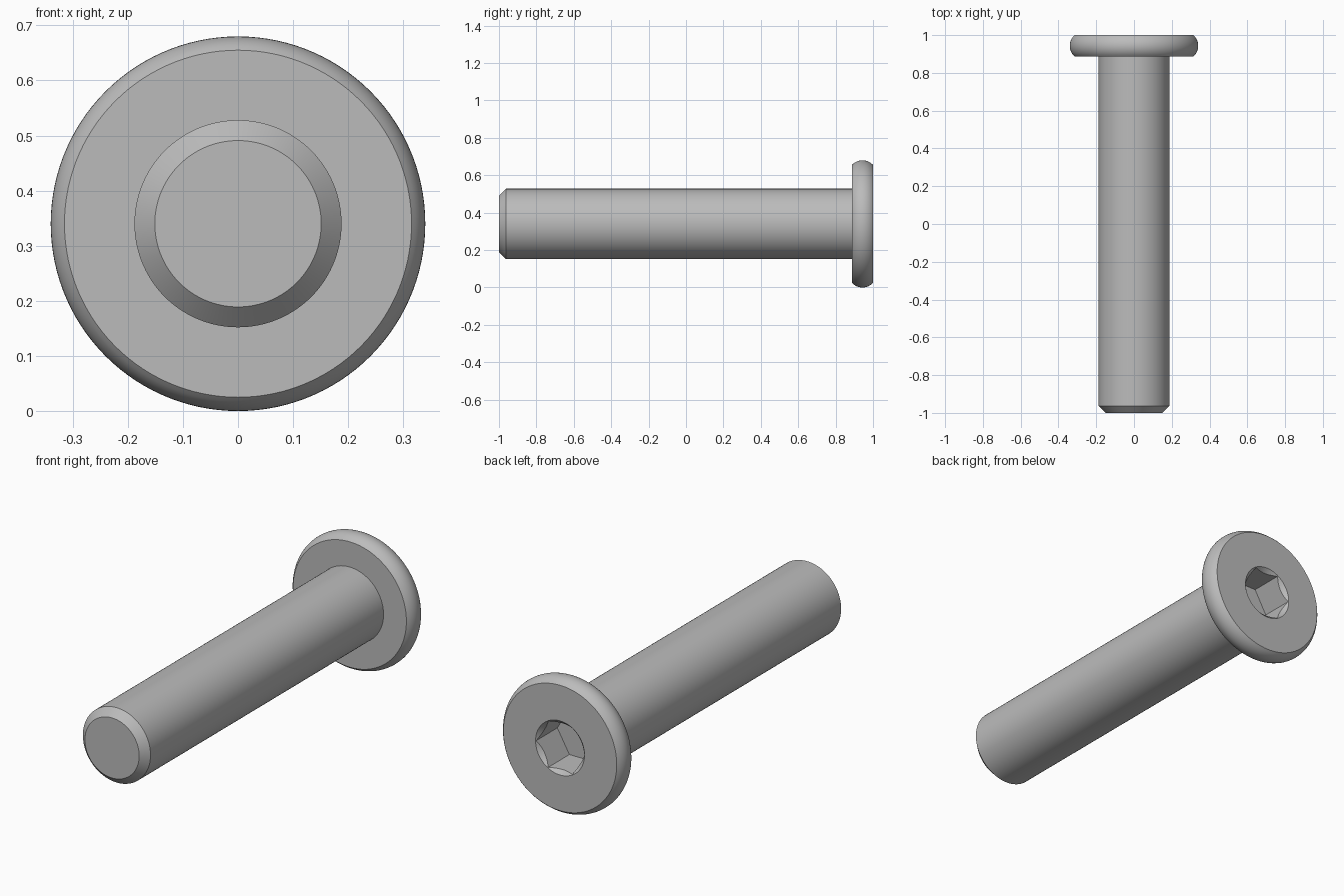
import bpy, bmesh, math

if "Cube" in bpy.data.objects:
    bpy.data.objects.remove(bpy.data.objects["Cube"])

SEG = 120                      # multiple of six, so socket corners fall on vertices
HEAD_R, RIM_R, HEAD_Y = 0.34, 0.315, 0.887
SHAFT_R, TIP_R, CHAMFER = 0.188, 0.151, 0.037
HEX_R, MOUTH_R, SOCKET_DEPTH = 0.134, 0.136, 0.17

steel = bpy.data.materials.new("grey steel")
steel.diffuse_color = (0.5, 0.5, 0.5, 1)
steel.use_nodes = True
steel.node_tree.nodes["Principled BSDF"].inputs["Base Color"].default_value = steel.diffuse_color


def hexagon(a):
    """Radius of the socket hexagon at angle a (flats on top and bottom)."""
    return HEX_R * math.cos(math.pi / 6) / math.cos(a % (math.pi / 3) - math.pi / 6)


def circle(r, y):
    return lambda a: (r, y)


# Shank with chamfered tip, up to the underside of the head
rings = [circle(TIP_R, -1), circle(SHAFT_R, -1 + CHAMFER), circle(SHAFT_R, HEAD_Y)]

# Rounded rim of the head: a shallow arc between the two flat faces
half = (1 - HEAD_Y) / 2
bulge = HEAD_R - RIM_R
arc_r = (half ** 2 + bulge ** 2) / (2 * bulge)
sweep = math.asin(half / arc_r)
STEPS = 12
for i in range(STEPS + 1):
    t = sweep * (2 * i / STEPS - 1)
    rings.append(circle(HEAD_R - arc_r + arc_r * math.cos(t), 1 - half + arc_r * math.sin(t)))

# Hex socket: round mouth, countersink running into the flats, walls, floor
rings.append(circle(MOUTH_R, 1))
rings.append(lambda a: (hexagon(a), 1 - (MOUTH_R - hexagon(a))))
rings.append(lambda a: (hexagon(a), 1 - SOCKET_DEPTH))

bm = bmesh.new()
loops = []
for ring in rings:
    loop = []
    for k in range(SEG):
        a = 2 * math.pi * k / SEG
        r, y = ring(a)
        loop.append(bm.verts.new((r * math.cos(a), y, HEAD_R + r * math.sin(a))))
    loops.append(loop)
for lo, hi in zip(loops, loops[1:]):
    for k in range(SEG):
        n = (k + 1) % SEG
        bm.faces.new((lo[k], lo[n], hi[n], hi[k]))
bm.faces.new(loops[0])         # tip end
bm.faces.new(loops[-1])        # socket floor
bmesh.ops.recalc_face_normals(bm, faces=bm.faces)

mesh = bpy.data.meshes.new("socket_bolt")
bm.to_mesh(mesh)
bm.free()
mesh.materials.append(steel)
bolt = bpy.data.objects.new("socket_bolt", mesh)
bpy.context.collection.objects.link(bolt)
bpy.context.view_layer.objects.active = bolt
bolt.select_set(True)
bpy.ops.object.shade_smooth_by_angle(angle=math.radians(30))
